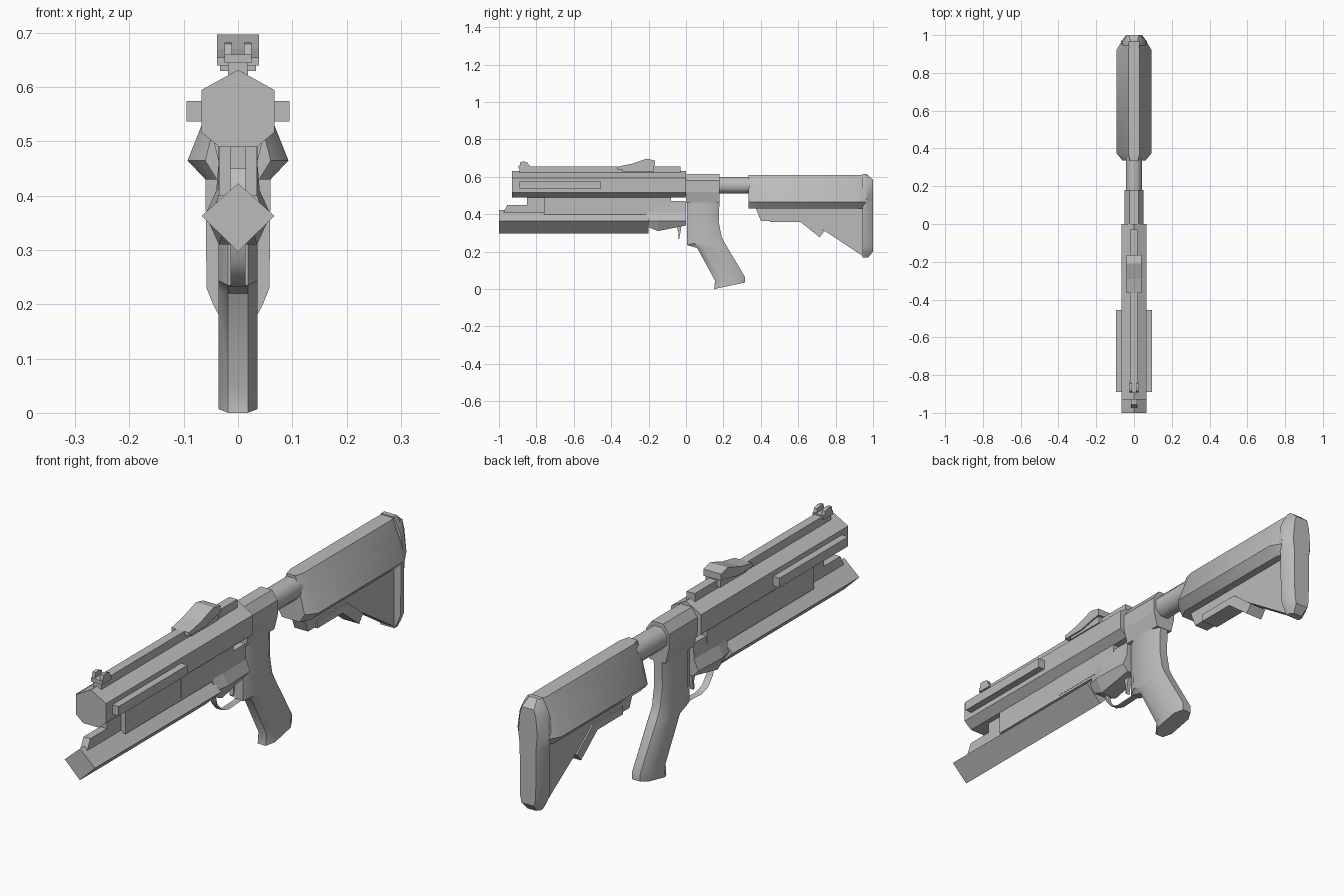
import bpy, bmesh, math

cube = bpy.data.objects.get("Cube")
if cube:
    bpy.data.objects.remove(cube, do_unlink=True)

grey = bpy.data.materials.new("matte_grey")
grey.use_nodes = True
COLOUR = (0.5, 0.5, 0.5, 1)
grey.diffuse_color = COLOUR
grey.node_tree.nodes["Principled BSDF"].inputs["Base Color"].default_value = COLOUR


def finish(name, bm, smooth=None):
    bmesh.ops.recalc_face_normals(bm, faces=bm.faces)
    mesh = bpy.data.meshes.new(name)
    bm.to_mesh(mesh)
    bm.free()
    mesh.materials.append(grey)
    obj = bpy.data.objects.new(name, mesh)
    bpy.context.collection.objects.link(obj)
    if smooth:
        bpy.ops.object.select_all(action='DESELECT')
        obj.select_set(True)
        bpy.context.view_layer.objects.active = obj
        bpy.ops.object.shade_smooth_by_angle(angle=math.radians(smooth))
    return obj


def loft(name, rings, smooth=None):
    """Skin closed rings of 3D points and cap both ends."""
    bm = bmesh.new()
    loops = [[bm.verts.new(p) for p in ring] for ring in rings]
    n = len(loops[0])
    for a, b in zip(loops, loops[1:]):
        for i in range(n):
            j = (i + 1) % n
            bm.faces.new((a[i], a[j], b[j], b[i]))
    bm.faces.new(loops[0])
    bm.faces.new(loops[-1])
    return finish(name, bm, smooth)


def side_plate(name, outline, half, centre=0):
    """Extrude a (y, z) outline across x."""
    return loft(name, [[(centre + s * half, y, z) for y, z in outline] for s in (-1, 1)])


def mirrored(half_section):
    """Complete an (x, z) half section given from top to bottom."""
    return half_section + [(-x, z) for x, z in reversed(half_section) if x > 0]


def along(name, half_section, y0, y1, smooth=None):
    """Extrude a mirrored (x, z) section along y."""
    sec = mirrored(half_section)
    return loft(name, [[(x, y, z) for x, z in sec] for y in (y0, y1)], smooth)


def block(name, x, y0, y1, z0, z1, centre=0):
    return side_plate(name, [(y0, z0), (y1, z0), (y1, z1), (y0, z1)], x, centre)


# Upper barrel shell and its lower neighbours
along("upper_barrel", [(0, .632), (.067, .595), (.067, .517), (.035, .49)], -.93, 0)
along("lower_tube", [(0, .423), (.067, .363), (0, .297)], -1, -.2)
block("barrel_spacer", .035, -.76, -.2, .4, .5)
side_plate("front_bracket", [(-.98, .4), (-.955, .45), (-.85, .45), (-.85, .495),
                             (-.75, .495), (-.75, .4)], .015)
block("receiver_body", .036, -.41, -.08, .41, .51)

# Faceted receiver pod behind the lower tube
pod = mirrored([(.035, .47), (.04, .41), (.06, .365), (.035, .31)])
loft("receiver_pod", [
    [(x * .8, -.21, max(z, .335)) for x, z in pod],
    [(x, -.15, z) for x, z in pod],
    [(x * .9, 0, max(z, .34)) for x, z in pod]])

# Side rails
for label, side in (("left", 1), ("right", -1)):
    block(label + "_side_rail", .016, -.89, -.455, .537, .575, side * .079)

# Top rail and sights
block("top_rail", .018, -.89, -.03, .615, .655)
block("front_sight_base", .025, -.895, -.835, .645, .66)
for side in (-1, 1):
    side_plate("front_sight_ear", [(-.89, .655), (-.84, .655), (-.845, .675),
                                   (-.865, .682), (-.885, .68)], .007, side * .018)
block("rear_sight_foot", .033, -.34, -.17, .63, .657)
side_plate("rear_sight", [(-.365, .64), (-.365, .655), (-.29, .67), (-.21, .697),
                          (-.165, .687), (-.165, .66), (-.2, .655), (-.27, .64)], .039)

# Rear housing and grip
along("rear_housing", [(.025, .615), (.05, .58), (.05, .52), (.035, .46)], 0, .18)


def grip_ring(front, back, half=.036):
    """Octagonal ring between a front and a back (y, z) point."""
    def at(t, x):
        return (x, front[0] + t * (back[0] - front[0]), front[1] + t * (back[1] - front[1]))
    spots = [(0, .5), (.2, 1), (.8, 1), (1, .5)]
    return [at(t, w * half) for t, w in spots] + [at(t, -w * half) for t, w in reversed(spots)]


loft("grip", [grip_ring((.005, .5), (.18, .5)),
              grip_ring((.005, .37), (.175, .36)),
              grip_ring((.005, .235), (.19, .28)),
              grip_ring((.06, .22), (.205, .25)),
              grip_ring((.155, .045), (.315, .065)),
              grip_ring((.15, 0), (.315, .035))], 35)

# Trigger and ribbon guard
side_plate("trigger", [(-.05, .335), (-.025, .335), (-.03, .3), (-.037, .265),
                       (-.042, .27), (-.04, .3)], .008)
bm = bmesh.new()
path = [(-.16, .315), (-.15, .28), (-.12, .245), (-.08, .232), (.015, .237)]
pairs = [[bm.verts.new((x, y, z)) for x in (-.014, .014)] for y, z in path]
for a, b in zip(pairs, pairs[1:]):
    bm.faces.new((a[0], a[1], b[1], b[0]))
finish("trigger_guard", bm, 50)

# Buffer tube
ring = [(.045 * math.sin(math.tau * (i + .5) / 8), .555 + .048 * math.cos(math.tau * (i + .5) / 8))
        for i in range(8)]
loft("buffer_tube", [[(x, y, z) for x, z in ring] for y in (.17, .36)], 50)

# Shoulder stock
stock = mirrored([(.03, .61), (.067, .53), (.093, .465), (.06, .43)])
loft("stock_body", [[(x * s, y, z) for x, z in stock]
                    for y, s in ((.335, .65), (.375, 1), (.92, 1), (.96, .75))], 40)
side_plate("stock_fin", [(.37, .44), (.4, .365), (.66, .365), (.955, .17), (.955, .44)], .03)
side_plate("stock_lever", [(.45, .39), (.64, .39), (.74, .31), (.715, .277),
                           (.61, .36), (.45, .36)], .036)

# Butt pad, tapering towards the back and both ends
pad = []
for z, half, back in ((.17, .03, .975), (.2, .046, 1), (.23, .058, 1), (.43, .06, 1),
                      (.48, .07, 1), (.55, .06, 1), (.585, .045, 1), (.615, .028, .965)):
    pad.append([(half, .945, z), (half, .965, z), (half * .6, back, z),
                (-half * .6, back, z), (-half, .965, z), (-half, .945, z)])
loft("butt_pad", pad, 35)
